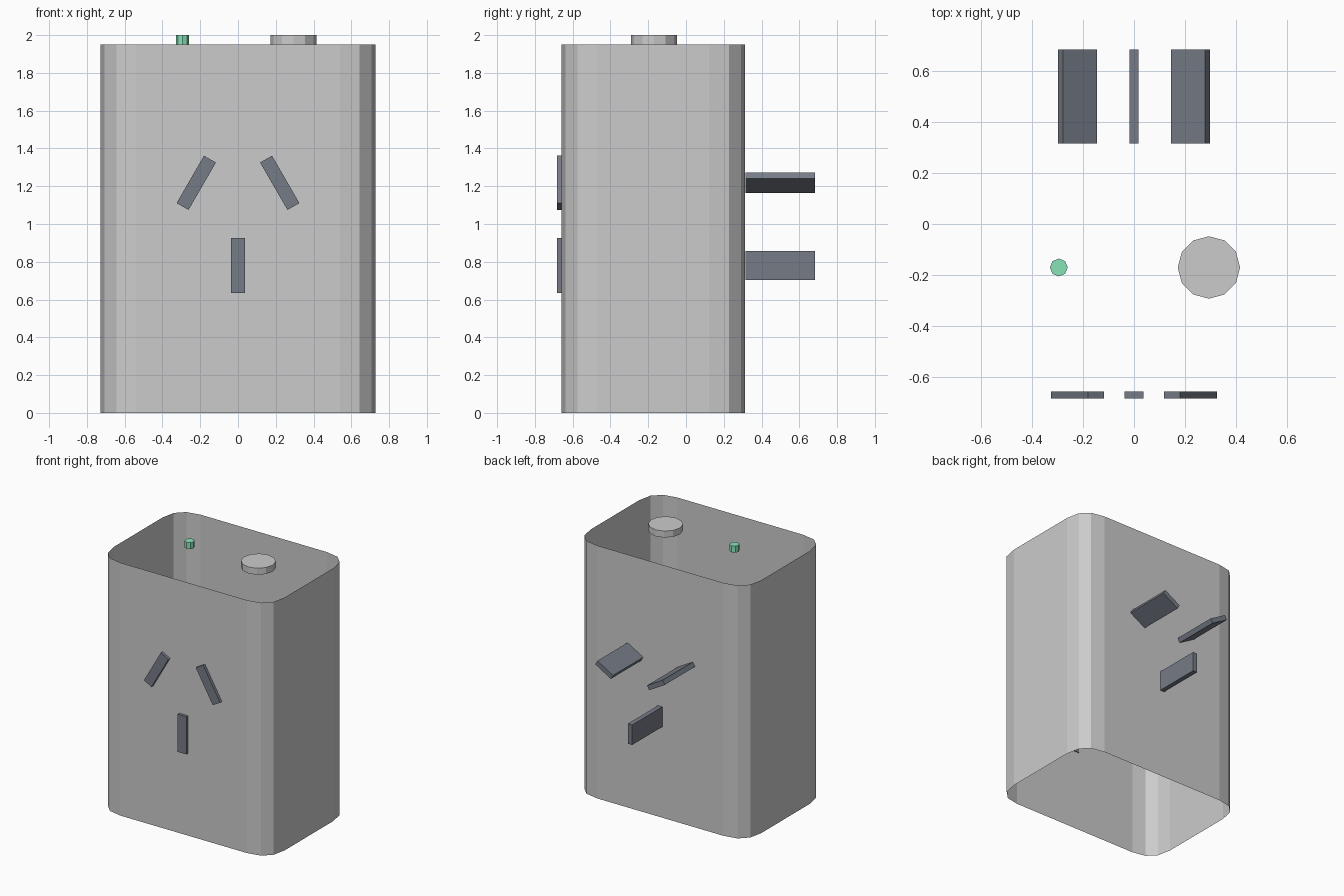
import bpy, bmesh
from math import radians
from mathutils import Matrix

if "Cube" in bpy.data.objects:
    bpy.data.objects.remove(bpy.data.objects["Cube"])


def material(name, rgb):
    m = bpy.data.materials.new(name)
    m.diffuse_color = (*rgb, 1)
    m.use_nodes = True
    m.node_tree.nodes["Principled BSDF"].inputs["Base Color"].default_value = m.diffuse_color
    return m


def make(name, bm, mat=None):
    bmesh.ops.recalc_face_normals(bm, faces=bm.faces)
    me = bpy.data.meshes.new(name)
    bm.to_mesh(me)
    bm.free()
    ob = bpy.data.objects.new(name, me)
    bpy.context.collection.objects.link(ob)
    if mat:
        me.materials.append(mat)
    return ob


def blade(name, x, z, tilt, size, y0, y1):
    # thin box running along y, tilted about y
    bm = bmesh.new()
    m = (Matrix.Translation((x, (y0 + y1) / 2, z))
         @ Matrix.Rotation(radians(tilt), 4, 'Y')
         @ Matrix.Diagonal((size[0], y1 - y0, size[1], 1)))
    bmesh.ops.create_cube(bm, size=1, matrix=m)
    make(name, bm, dark)


def disc(name, x, radius, sides, mat=None):
    bm = bmesh.new()
    bmesh.ops.create_cone(bm, cap_ends=True, segments=sides, radius1=radius,
                          radius2=radius, depth=0.05,
                          matrix=Matrix.Translation((x, -0.17, 1.975)))
    make(name, bm, mat)


dark = material("dark", (0.18, 0.20, 0.24))
green = material("green", (0.25, 0.76, 0.48))

# housing: open shell with soft quadratic corners
HX, Y0, Y1, R, TOP = 0.729, -0.66, 0.312, 0.19, 1.95
profile = []
corners = [(HX, Y0, -1, 0, 0, 1), (HX, Y1, 0, -1, -1, 0),
           (-HX, Y1, 1, 0, 0, -1), (-HX, Y0, 0, 1, 1, 0)]
for cx, cy, ax, ay, bx, by in corners:
    for i in range(4):
        t = i / 3
        a, b = R * (1 - t) ** 2, R * t ** 2
        profile.append((cx + a * ax + b * bx, cy + a * ay + b * by))
bm = bmesh.new()
low = [bm.verts.new((x, y, 0)) for x, y in profile]
high = [bm.verts.new((x, y, TOP)) for x, y in profile]
n = len(profile)
for i in range(n):
    j = (i + 1) % n
    bm.faces.new((low[i], low[j], high[j], high[i]))
make("housing", bm)

# socket slots on the front, pins on the back
for label, x, z, s in (("left", -0.221, 1.218, 1), ("right", 0.221, 1.218, -1),
                       ("earth", 0, 0.78, 0)):
    blade(label + "_slot", x, z, 30 * s, (0.073, 0.29), -0.682, -0.655)
    blade(label + "_pin", x, z, -60 * s, (0.037, 0.154), 0.315, 0.682)

# button and indicator on top
disc("button", 0.293, 0.122, 12)
disc("indicator_light", -0.294, 0.035, 8, green)
